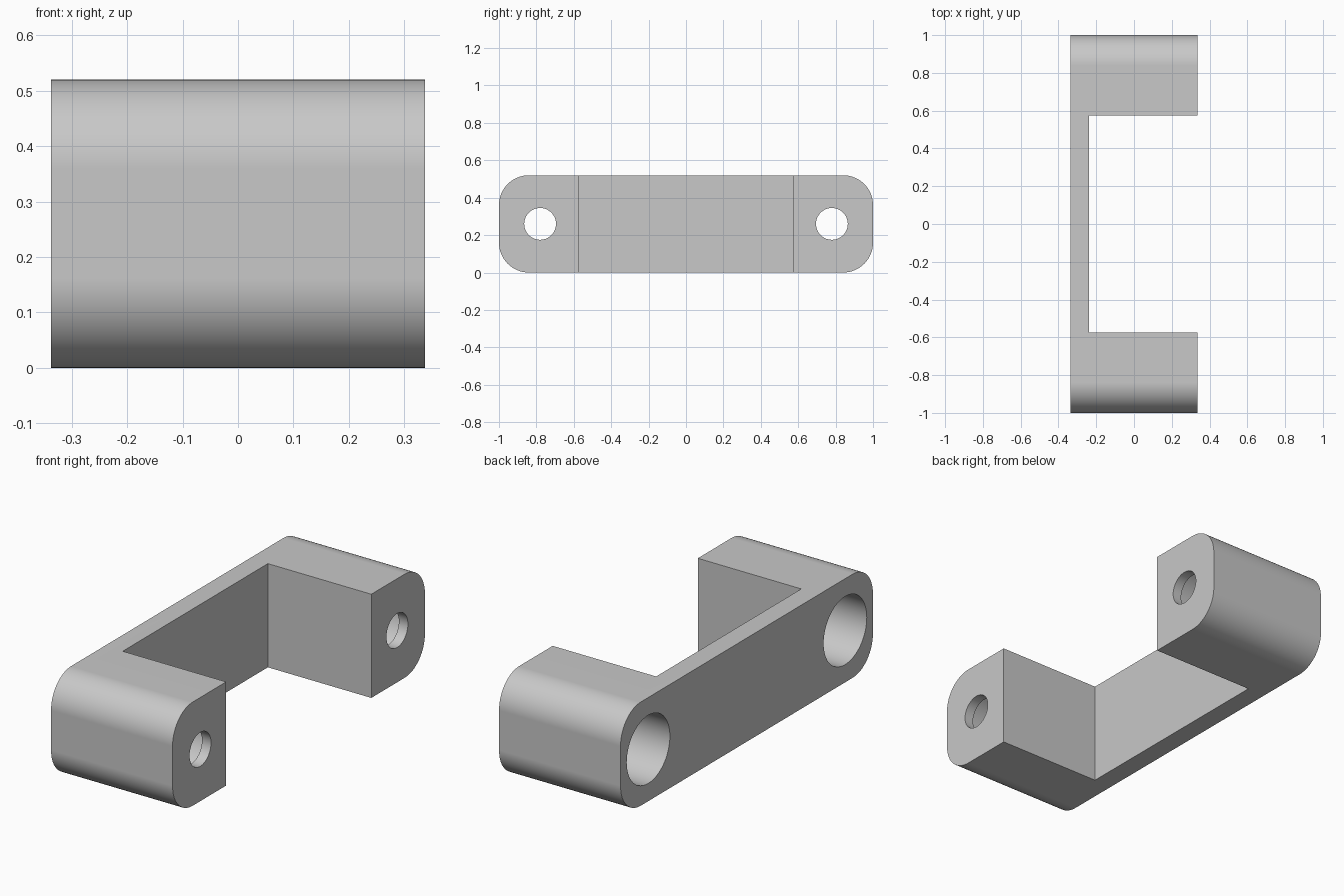
import bpy, bmesh, math

cube = bpy.data.objects.get("Cube")
if cube:
    bpy.data.objects.remove(cube, do_unlink=True)

HALF_X, HEIGHT = 0.337, 0.52      # half depth of the legs, overall height
CORNER = 0.16                     # radius of the rounded ends
WEB, INNER_Y = 0.10, 0.575        # back web thickness, half gap between legs
HOLE_Y, HOLE_R, BORE_R, LIP = 0.78, 0.085, 0.171, 0.05

grey = bpy.data.materials.new("light_grey")
grey.use_nodes = True
colour = (0.58, 0.58, 0.58, 1)
grey.diffuse_color = colour
grey.node_tree.nodes["Principled BSDF"].inputs["Base Color"].default_value = colour


def make_object(name, bm):
    bmesh.ops.recalc_face_normals(bm, faces=bm.faces)
    mesh = bpy.data.meshes.new(name)
    bm.to_mesh(mesh)
    bm.free()
    mesh.materials.append(grey)
    obj = bpy.data.objects.new(name, mesh)
    bpy.context.collection.objects.link(obj)
    return obj


def prism(name, outline, x0, x1):
    """Extrude a (y, z) outline along x."""
    bm = bmesh.new()
    face = bm.faces.new([bm.verts.new((x0, y, z)) for y, z in outline])
    ext = bmesh.ops.extrude_face_region(bm, geom=[face])
    moved = [v for v in ext["geom"] if isinstance(v, bmesh.types.BMVert)]
    bmesh.ops.translate(bm, verts=moved, vec=(x1 - x0, 0, 0))
    return make_object(name, bm)


def arc(cy, cz, r, start, sweep, steps):
    return [(cy + r * math.cos(start + sweep * i / steps),
             cz + r * math.sin(start + sweep * i / steps)) for i in range(steps + 1)]


# Rounded bar outline
outline = []
for i, (sy, sz) in enumerate([(1, 1), (-1, 1), (-1, -1), (1, -1)]):
    outline += arc(sy * (1 - CORNER), HEIGHT / 2 + sz * (HEIGHT / 2 - CORNER),
                   CORNER, i * math.pi / 2, math.pi / 2, 16)
bracket = prism("bracket", outline, -HALF_X, HALF_X)

# Cutters: the gap between the legs, and a stepped hole through each leg
gap = [(-INNER_Y, -1), (INNER_Y, -1), (INNER_Y, 1), (-INNER_Y, 1)]
cutters = [prism("gap_cutter", gap, -HALF_X + WEB, 1)]
for side, y in (("front", -HOLE_Y), ("back", HOLE_Y)):
    for kind, r, x0, x1 in (("bore", BORE_R, -1, HALF_X - LIP), ("hole", HOLE_R, 0, 1)):
        circle = arc(y, HEIGHT / 2, r, 0, math.tau, 64)[:-1]
        cutters.append(prism(f"{side}_{kind}_cutter", circle, x0, x1))

for cutter in cutters:
    cutter.hide_render = True
    mod = bracket.modifiers.new(cutter.name, "BOOLEAN")
    mod.operation = "DIFFERENCE"
    mod.solver = "EXACT"
    mod.object = cutter

# Bake the cuts and drop the cutters
graph = bpy.context.evaluated_depsgraph_get()
cut_mesh = bpy.data.meshes.new_from_object(bracket.evaluated_get(graph))
bracket.modifiers.clear()
bracket.data = cut_mesh
for cutter in cutters:
    bpy.data.objects.remove(cutter, do_unlink=True)

# Smooth rounds with crisp edges
bpy.ops.object.select_all(action="DESELECT")
bracket.select_set(True)
bpy.context.view_layer.objects.active = bracket
bpy.ops.object.shade_smooth_by_angle(angle=math.radians(30))
weighted = bracket.modifiers.new("flat_face_normals", "WEIGHTED_NORMAL")
weighted.keep_sharp = True
